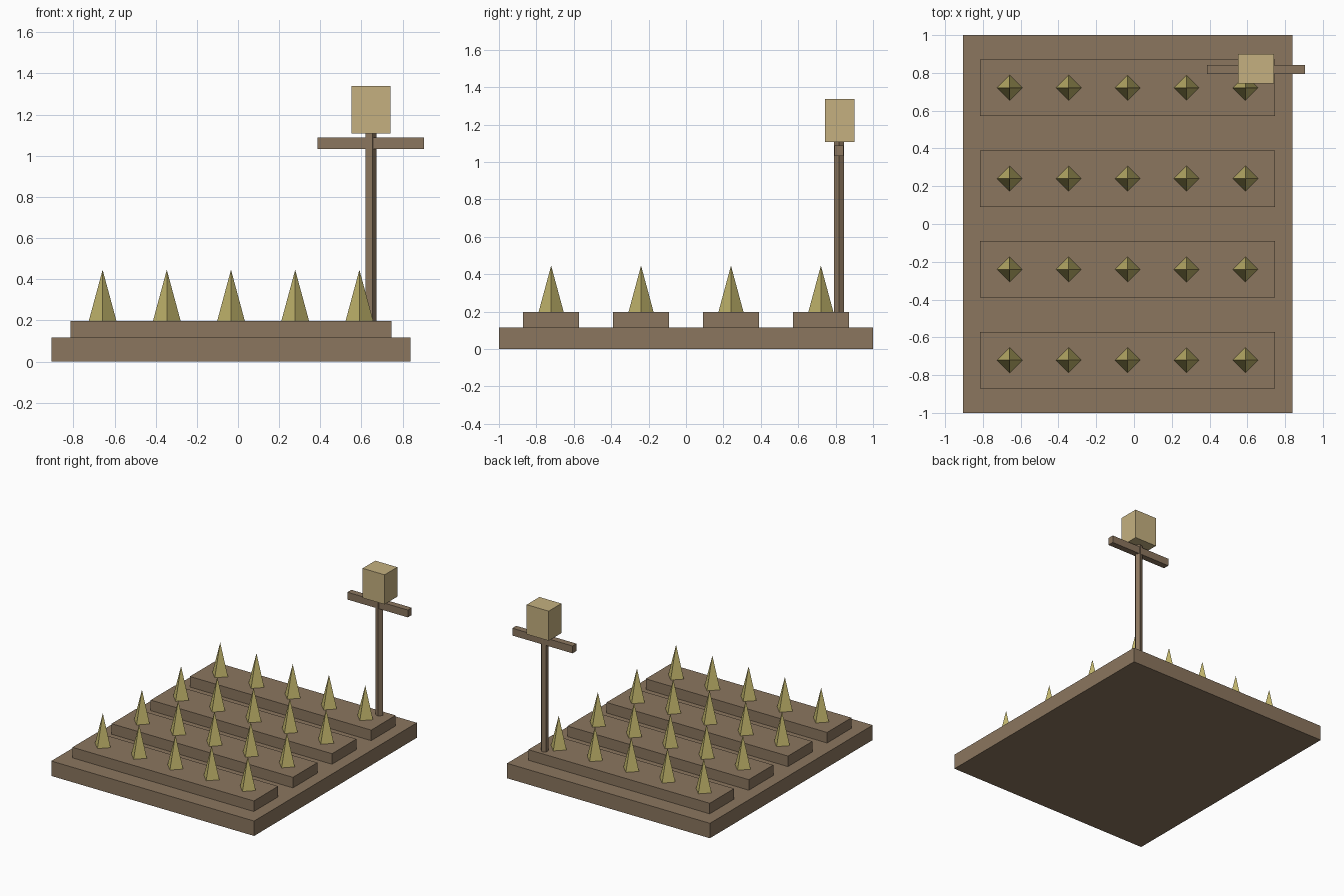
import bpy, math

if "Cube" in bpy.data.objects:
    bpy.data.objects.remove(bpy.data.objects["Cube"])


def material(name, srgb):
    m = bpy.data.materials.new(name)
    lin = [c / 12.92 if c <= 0.04045 else ((c + 0.055) / 1.055) ** 2.4 for c in srgb]
    m.diffuse_color = (*lin, 1)
    m.use_nodes = True
    m.node_tree.nodes["Principled BSDF"].inputs["Base Color"].default_value = m.diffuse_color
    return m


soil = material("soil_brown", (0.545, 0.463, 0.37))
straw = material("straw", (0.77, 0.69, 0.50))
crop_green = material("crop_olive", (0.755, 0.705, 0.42))


def box(name, x0, x1, y0, y1, z0, z1, mat):
    bpy.ops.mesh.primitive_cube_add(
        size=1, location=((x0 + x1) / 2, (y0 + y1) / 2, (z0 + z1) / 2))
    o = bpy.context.object
    o.scale = (x1 - x0, y1 - y0, z1 - z0)
    o.name = name
    o.data.materials.append(mat)


def prism(name, sides, r0, r1, x, y, z0, z1, turn, mat):
    bpy.ops.mesh.primitive_cone_add(
        vertices=sides, radius1=r0, radius2=r1, depth=z1 - z0,
        location=(x, y, (z0 + z1) / 2), rotation=(0, 0, turn))
    o = bpy.context.object
    o.name = name
    o.data.materials.append(mat)


CX = -0.034
BED_TOP = 0.198

# ground slab
box("field_base", -0.906, 0.839, -1, 1, 0, 0.116, soil)

# four raised beds with five four-sided crops each
for row in range(4):
    y = -0.721 + row * 0.4807
    box(f"bed_{row + 1}", CX - 0.78, CX + 0.78, y - 0.15, y + 0.15, 0.11, BED_TOP, soil)
    for col in range(5):
        prism(f"crop_{row + 1}_{col + 1}", 4, 0.067, 0, CX + (col - 2) * 0.312, y,
              BED_TOP, 0.446, 0, crop_green)

# scarecrow: five-sided post with one corner towards +x, crossbar, block head
prism("scarecrow_post", 5, 0.0287, 0.0287, 0.644, 0.818, 0.15, 1.112,
      -math.pi / 2, soil)
box("scarecrow_arms", 0.386, 0.905, 0.794, 0.842, 1.032, 1.089, soil)
box("scarecrow_head", 0.551, 0.740, 0.744, 0.900, 1.108, 1.338, straw)
